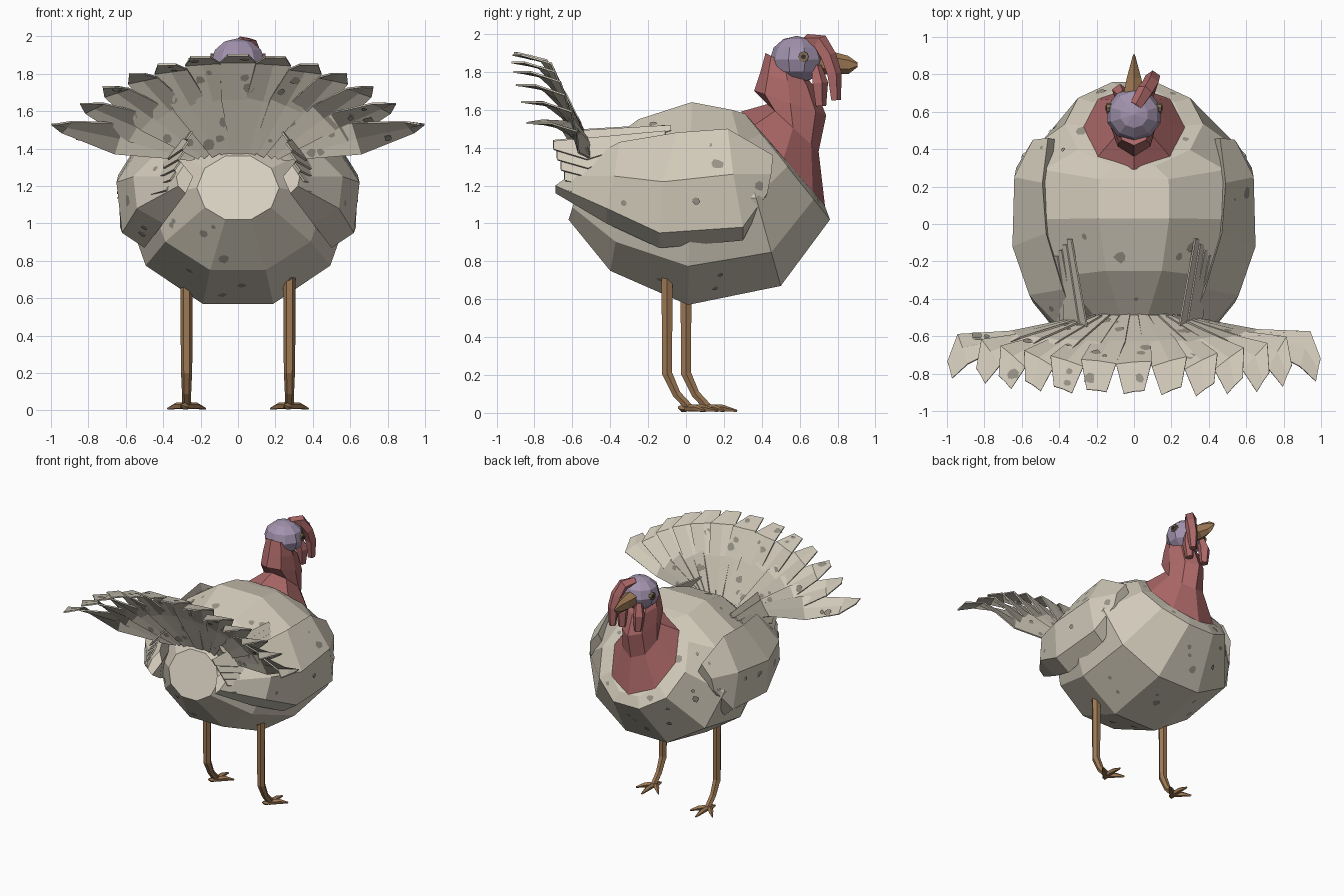
import bpy, bmesh, random
from math import sin, cos, pi, atan2, radians
from mathutils import Vector

random.seed(4)
cube = bpy.data.objects.get("Cube")
if cube:
    bpy.data.objects.remove(cube)


def material(name, rgb):
    m = bpy.data.materials.new(name)
    m.use_nodes = True
    m.diffuse_color = (*rgb, 1)
    m.node_tree.nodes["Principled BSDF"].inputs["Base Color"].default_value = (*rgb, 1)
    return m


CREAM = material("cream_plumage", (0.64, 0.59, 0.49))
PALE = material("pale_rump", (0.69, 0.64, 0.54))
SPOT = material("grey_spots", (0.31, 0.29, 0.24))
RED = material("red_skin", (0.42, 0.14, 0.14))
PURPLE = material("purple_head", (0.36, 0.29, 0.42))
BROWN = material("brown_horn", (0.34, 0.19, 0.09))
AMBER = material("amber_eye", (0.22, 0.16, 0.09))
DARK = material("dark_pupil", (0.04, 0.03, 0.03))


def finish(name, bm, *mats, closed=True):
    if closed:
        bmesh.ops.recalc_face_normals(bm, faces=bm.faces)
    me = bpy.data.meshes.new(name)
    bm.to_mesh(me)
    bm.free()
    for m in mats:
        me.materials.append(m)
    ob = bpy.data.objects.new(name, me)
    bpy.context.collection.objects.link(ob)
    return ob


def loft(name, rings, *mats):
    """Skin a list of equal point rings and cap both ends."""
    bm = bmesh.new()
    rows = [[bm.verts.new(p) for p in ring] for ring in rings]
    n = len(rows[0])
    for a, b in zip(rows, rows[1:]):
        for i in range(n):
            j = (i + 1) % n
            bm.faces.new((a[i], a[j], b[j], b[i]))
    cap = bm.faces.new(rows[0])
    bm.faces.new(rows[-1])
    if len(mats) > 1:
        cap.material_index = 1
    return finish(name, bm, *mats)


def hoop(bottom, top, half_width, n, turn):
    """Upright ring given by its bottom and top (y, z) and half width."""
    lo, hi = Vector((0, *bottom)), Vector((0, *top))
    mid, up = (lo + hi) / 2, (hi - lo) / 2 / cos(turn)
    angles = [turn + 2 * pi * i / n for i in range(n)]
    return [mid + up * cos(a) + Vector((half_width * sin(a), 0, 0)) for a in angles]


def tube(name, mat, path, n=6):
    """Tapered tube through (x, y, z, radius) points."""
    pts = [Vector(p[:3]) for p in path]
    rings = []
    for i, p in enumerate(pts):
        d = (pts[min(i + 1, len(pts) - 1)] - pts[max(i - 1, 0)]).normalized()
        u = d.cross(Vector((1, 0, 0))).normalized()
        v = d.cross(u)
        angles = [2 * pi * (k + 0.5) / n for k in range(n)]
        rings.append([p + (u * cos(a) + v * sin(a)) * path[i][3] for a in angles])
    return loft(name, rings, mat)


def spots(name, ob, count, lift, both=False):
    """Scatter thin irregular patches over the plain faces of a part."""
    polys = [p for p in ob.data.polygons if p.area > 0.004 and p.material_index == 0]
    bm = bmesh.new()
    for p in random.choices(polys, [q.area for q in polys], k=count):
        corner = ob.data.vertices[random.choice(list(p.vertices))].co
        c = p.center.lerp(corner, random.uniform(0, 0.55))
        u = (corner - p.center).normalized()
        v = p.normal.cross(u)
        r = random.uniform(0.014, 0.036)
        radii = [r * random.uniform(0.7, 1.1) for _ in range(7)]
        for side in ((1, -1) if both else (1,)):
            ring = []
            for k, q in enumerate(radii):
                a = side * 2 * pi * k / 7
                ring.append(bm.verts.new(c + p.normal * lift * side + (u * cos(a) + v * sin(a)) * q))
            bm.faces.new(ring)
    finish(name, bm, SPOT, closed=False)


# Body
body = loft("body", [hoop(*r, 10, pi / 10) for r in (
    ((-0.62, 1.02), (-0.51, 1.36), 0.22),
    ((-0.40, 0.75), (-0.25, 1.55), 0.48),
    ((0.01, 0.57), (0.03, 1.64), 0.61),
    ((0.50, 0.67), (0.24, 1.60), 0.60),
    ((0.76, 1.02), (0.31, 1.58), 0.37),
    ((0.73, 1.10), (0.32, 1.57), 0.27))], CREAM, PALE)
spots("body_spots", body, 42, 0.003)

# Neck and head
loft("neck", [hoop(*r, 8, 0) for r in (
    ((0.735, 1.08), (0.29, 1.59), 0.28),
    ((0.70, 1.38), (0.43, 1.63), 0.14),
    ((0.74, 1.57), (0.36, 1.70), 0.125),
    ((0.68, 1.72), (0.39, 1.79), 0.115),
    ((0.62, 1.79), (0.42, 1.90), 0.09))], RED)

bm = bmesh.new()
bmesh.ops.create_uvsphere(bm, u_segments=10, v_segments=6, radius=1)
for v in bm.verts:
    v.co = Vector((v.co.x * 0.15, 0.585 + v.co.y * 0.142, 1.865 + v.co.z * 0.125))
finish("head", bm, PURPLE)

loft("beak", [hoop(*r, 6, 0) for r in (
    ((0.67, 1.79), (0.67, 1.92), 0.07),
    ((0.78, 1.785), (0.78, 1.905), 0.045),
    ((0.86, 1.79), (0.855, 1.885), 0.02),
    ((0.905, 1.825), (0.905, 1.85), 0.006))], BROWN)
tube("snood", RED, [(0.01, 0.635, 1.965, 0.035), (0.06, 0.71, 1.955, 0.045),
                    (0.09, 0.75, 1.88, 0.045), (0.10, 0.78, 1.79, 0.042),
                    (0.10, 0.79, 1.65, 0.028)], 5)

# Wing cross-sections from shoulder to tip: crest, bulge, lower edge, underside
WING = (
    ((0.46, 0.46, 1.36), (0.54, 0.45, 1.26), (0.55, 0.43, 1.16), (0.45, 0.41, 1.15)),
    ((0.49, 0.22, 1.50), (0.64, 0.25, 1.26), (0.63, 0.30, 0.98), (0.55, 0.30, 0.91)),
    ((0.47, -0.05, 1.48), (0.65, -0.12, 1.22), (0.62, -0.14, 0.95), (0.50, -0.14, 0.87)),
    ((0.38, -0.35, 1.43), (0.56, -0.38, 1.25), (0.54, -0.42, 1.08), (0.40, -0.42, 1.00)),
    ((0.29, -0.58, 1.31), (0.33, -0.62, 1.25), (0.32, -0.69, 1.20), (0.28, -0.69, 1.16)))

for s, side in ((1, "left"), (-1, "right")):
    rings = []
    for sec in WING:
        inner = (sec[0][0] - 0.05, sec[1][1], sec[1][2])
        rings.append([(x * s, y, z) for x, y, z in (*sec, inner)])
    wing = loft(side + "_wing", rings, CREAM)
    spots(side + "_wing_spots", wing, 12, 0.003)

    # Loose quills at the back of the wing
    for i in range(6):
        root = Vector((s * (0.33 + 0.025 * i), -0.08 - 0.03 * i, 1.52 - 0.03 * i))
        tip = Vector((s * (0.24 + 0.022 * i), -0.72 + 0.02 * i, 1.49 - 0.055 * i))
        if i == 0:
            tip.y = -0.58
        across = Vector((s * 0.05, 0, -0.07))
        mid = root.lerp(tip, 0.7)
        bm = bmesh.new()
        bm.faces.new([bm.verts.new(p) for p in (
            root, mid, tip, tip + across * 0.6, mid + across * 1.6, root + across * 0.4)])
        quill = finish(f"{side}_wing_quill_{i}", bm, CREAM, closed=False)
        quill.modifiers.new("thickness", "SOLIDIFY").thickness = 0.01

    # Eye and wattle
    for name, mat, r, out in (("eye", AMBER, 0.028, 0.147), ("pupil", DARK, 0.013, 0.152)):
        loft(f"{side}_{name}", [
            [(s * x, 0.62 + r * cos(k * pi / 4), 1.88 + r * sin(k * pi / 4)) for k in range(8)]
            for x in (0.11, out)], mat)
    tube(side + "_wattle", RED, [(s * 0.06, 0.685, 1.83, 0.03), (s * 0.075, 0.705, 1.74, 0.045),
                                 (s * 0.07, 0.71, 1.62, 0.03)], 5)

    # Leg and foot, one a step ahead of the other
    y, x = (-0.10 if s > 0 else 0), s * 0.275
    tube(side + "_leg", BROWN, [(x, y, 0.75, 0.034), (x, y, 0.20, 0.03)])
    tube(side + "_ankle", BROWN, [(x, y, 0.21, 0.03), (x, y + 0.05, 0.10, 0.025),
                                  (x, y + 0.12, 0.025, 0.024)])
    for j, (dx, dy, z) in enumerate(((-0.10, 0.20, 0.01), (0, 0.27, 0.01),
                                     (0.10, 0.20, 0.01), (-0.03, 0.06, 0.03))):
        knuckle = (x + dx * 0.55, y + 0.1 + (dy - 0.1) * 0.55, 0.024, 0.019)
        tube(f"{side}_toe_{j}", BROWN, [(x, y + 0.1, 0.025, 0.02), knuckle,
                                        (x + dx, y + dy, z, 0.006)], 5)

# Tail fan: feathers whose upright blades twist flat at the curled tips
TIPS = ((0, 1.9), (0.2, 1.89), (0.38, 1.85), (0.54, 1.80),
        (0.69, 1.73), (0.82, 1.64), (0.985, 1.53))
# Reach along the feather, share of the backward curl, half width, twist
STEPS = ((0.0, 0, 0.035, 0), (0.55, 0.35, 0.09, 0.2), (0.93, 0.62, 0.095, 0.75), (1.0, 1, 0.055, 1))
bm = bmesh.new()
for i in range(1 - len(TIPS), len(TIPS)):
    s, spread = (1 if i > 0 else -1), abs(i) / (len(TIPS) - 1)
    tx, tz = TIPS[abs(i)]
    root = Vector((s * 0.24 * sin(radians(80) * spread), -0.49, 1.37))
    tip = Vector((s * tx, 0, tz))
    lean = atan2(tip.x - root.x, tip.z - 1.35)
    upright = Vector((cos(lean), 0, -sin(lean)))
    flat = Vector((cos(lean), sin(lean), 0))
    rows = []
    for reach, curl, half, twist in STEPS:
        # outer feathers reach sideways more gradually than the middle ones
        p = root.lerp(tip, reach - 0.12 * spread * twist * (1 - twist))
        p.y = -0.49 - curl * (0.41 - 0.12 * spread ** 2) + 0.004 * (i % 2)
        across = upright.lerp(flat, twist).normalized() * half
        back = Vector((0, 0.008 * reach, 0))
        rows.append([bm.verts.new(p + across * k + back * (k if k else 0.5)) for k in (-1, 0, 1)])
    for p, q in zip(rows, rows[1:]):
        for k in (0, 1):
            bm.faces.new((p[k], p[k + 1], q[k + 1], q[k]))
tail = finish("tail_fan", bm, CREAM, closed=False)
spots("tail_spots", tail, 34, 0.008, both=True)
thick = tail.modifiers.new("thickness", "SOLIDIFY")
thick.thickness, thick.offset = 0.01, 0
